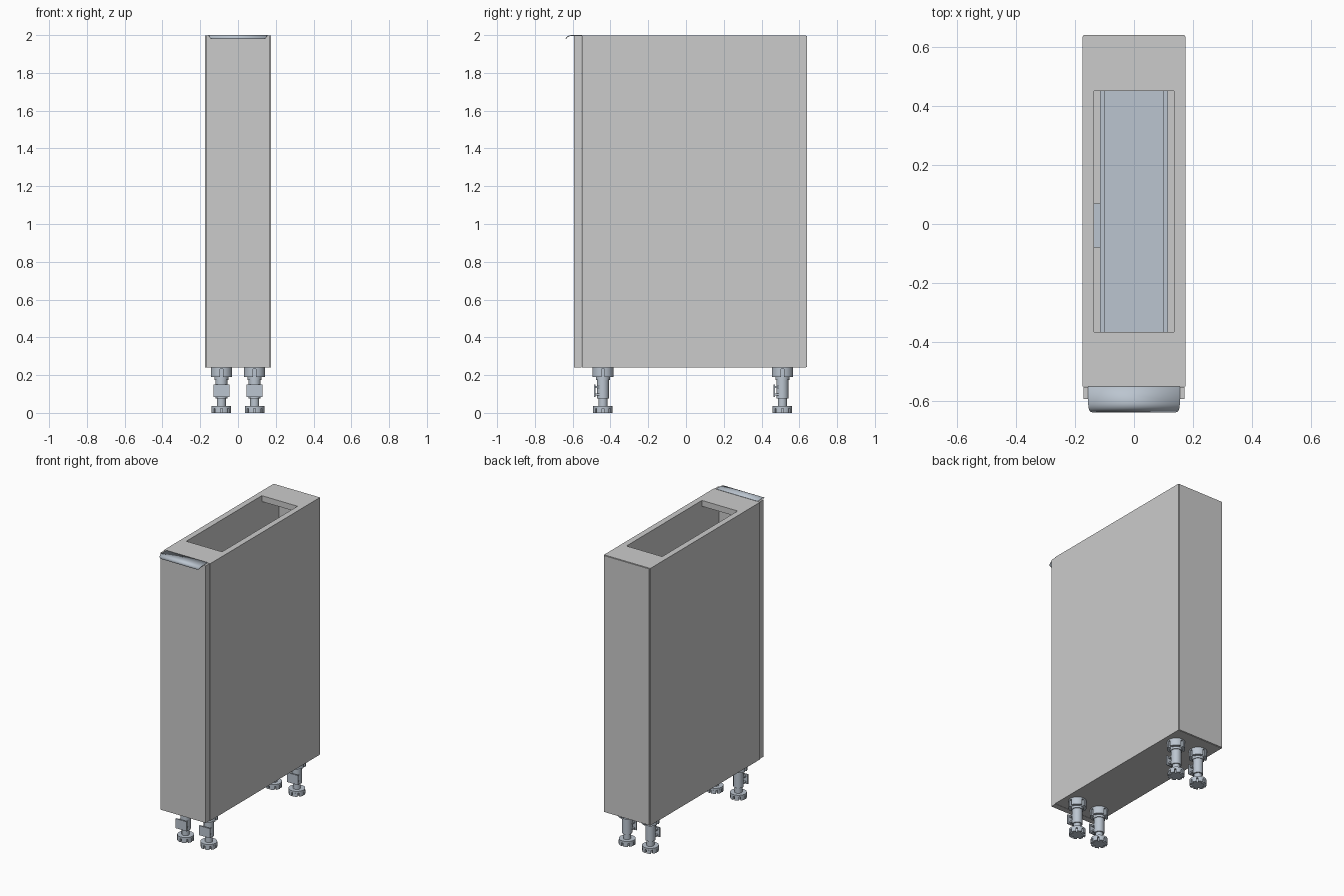
import bpy, bmesh
from math import sin, cos, pi, radians

if "Cube" in bpy.data.objects:
    bpy.data.objects.remove(bpy.data.objects["Cube"])

metal = bpy.data.materials.new("metal")
metal.diffuse_color = (0.50, 0.56, 0.63, 1)
metal.use_nodes = True
metal.node_tree.nodes["Principled BSDF"].inputs["Base Color"].default_value = metal.diffuse_color


def finish(name, bm, mat=None, smooth=False):
    bmesh.ops.recalc_face_normals(bm, faces=bm.faces)
    me = bpy.data.meshes.new(name)
    bm.to_mesh(me)
    bm.free()
    ob = bpy.data.objects.new(name, me)
    bpy.context.collection.objects.link(ob)
    if mat:
        me.materials.append(mat)
    if smooth:
        bpy.ops.object.select_all(action='DESELECT')
        ob.select_set(True)
        bpy.context.view_layer.objects.active = ob
        bpy.ops.object.shade_smooth_by_angle(angle=radians(35))
    return ob


def add_box(bm, x0, x1, y0, y1, z0, z1):
    vs = bmesh.ops.create_cube(bm, size=1)["verts"]
    for v in vs:
        v.co.x = x1 if v.co.x > 0 else x0
        v.co.y = y1 if v.co.y > 0 else y0
        v.co.z = z1 if v.co.z > 0 else z0


def box(name, *dims, mat=None):
    bm = bmesh.new()
    add_box(bm, *dims)
    return finish(name, bm, mat)


def add_prism(bm, outline, z0, z1):
    f = bm.faces.new([bm.verts.new((x, y, z0)) for x, y in outline])
    top = bmesh.ops.extrude_face_region(bm, geom=[f])["geom"]
    for v in top:
        if isinstance(v, bmesh.types.BMVert):
            v.co.z = z1


def ring(cx, cy, r, n=24):
    return [(cx + r * cos(2 * pi * i / n), cy + r * sin(2 * pi * i / n)) for i in range(n)]


def notched(cx, cy, r, depth, slots, half=0.005, arc=5):
    # circle outline with narrow slots cut towards the centre
    pts = []
    da = 2 * pi / slots
    for s in range(slots):
        a = s * da
        g, gi = half / r, half / (r - depth)
        path = [(r - depth, a - gi), (r - depth, a + gi)]
        path += [(r, a + g + (da - 2 * g) * i / arc) for i in range(arc + 1)]
        pts += [(cx + q * cos(t), cy + q * sin(t)) for q, t in path]
    return pts


# Carcass
Z0, Z1, ZB = 0.24, 1.997, 0.28
for side, s in (("left", -1), ("right", 1)):
    a, b = sorted((s * 0.135, s * 0.175))
    box(side + "_side_panel", a, b, -0.55, 0.635, Z0, Z1)
box("bottom_panel", -0.135, 0.135, -0.55, 0.635, Z0, ZB)
box("front_top_rail", -0.135, 0.135, -0.55, -0.365, Z1 - 0.04, Z1)
box("back_top_rail", -0.135, 0.135, 0.45, 0.635, Z1 - 0.04, Z1)
box("back_panel", -0.17, 0.17, 0.635, 0.64, Z0 + 0.003, Z1 - 0.003)
box("door_front", -0.17, 0.17, -0.592, -0.552, Z0, Z1)

# Pull-out trays with raised side walls
for i, z in enumerate((0.42, 1.10)):
    bm = bmesh.new()
    add_box(bm, -0.115, 0.115, -0.53, 0.52, z, z + 0.012)
    for s in (-1, 1):
        a, b = sorted((s * 0.10, s * 0.115))
        add_box(bm, a, b, -0.53, 0.52, z + 0.012, z + 0.14)
    for y in (-0.53, 0.51):
        add_box(bm, -0.10, 0.10, y, y + 0.01, z + 0.012, z + 0.14)
    finish(f"pull_out_tray_{i + 1}", bm, metal)
    box(f"runner_bracket_{i + 1}", -0.135, -0.115, -0.08, 0.07, z, z + 0.08, mat=metal)

# Lipped edge handle: a strip that curls down, narrowing at its rounded corners
R = 0.034
profile = [(-0.55, 2.0, 0.155), (-0.605, 2.0, 0.155)]
for k in range(1, 9):
    t = k / 8 * radians(75)
    u = k / 8
    profile.append((-0.605 - R * sin(t), 2.0 - R * 0.8 * (1 - cos(t)),
                    0.155 - 0.018 * (1 - (1 - u * u) ** 0.5)))
bm = bmesh.new()
rows = [(bm.verts.new((-w, y, z)), bm.verts.new((w, y, z))) for y, z, w in profile]
for p, q in zip(rows, rows[1:]):
    bm.faces.new((p[0], p[1], q[1], q[0]))
handle = finish("edge_handle", bm, metal, smooth=True)
if handle.data.polygons[0].normal.z < 0:
    handle.data.flip_normals()
mod = handle.modifiers.new("thickness", 'SOLIDIFY')
mod.thickness = 0.004
mod.offset = -1

# Adjustable legs with a plinth clip on the front of each
for yname, y in (("front", -0.44), ("back", 0.51)):
    for xname, x in (("left", -0.088), ("right", 0.088)):
        bm = bmesh.new()
        add_prism(bm, notched(x, y, 0.052, 0.016, 8), 0.0, 0.024)
        add_prism(bm, ring(x, y, 0.052), 0.024, 0.037)
        add_prism(bm, ring(x, y, 0.024), 0.037, 0.075)
        add_prism(bm, ring(x, y, 0.032), 0.075, 0.175)
        add_prism(bm, ring(x, y, 0.037), 0.175, 0.19)
        add_prism(bm, notched(x, y, 0.056, 0.018, 4, 0.008, 8), 0.19, 0.232)
        add_prism(bm, ring(x, y, 0.056), 0.232, 0.24)
        finish(f"{yname}_{xname}_leg", bm, metal, smooth=True)
        bm = bmesh.new()
        add_box(bm, x - 0.042, x + 0.042, y - 0.048, y - 0.040, 0.085, 0.15)
        for z in (0.092, 0.132):
            add_box(bm, x - 0.03, x + 0.03, y - 0.040, y - 0.015, z, z + 0.01)
        finish(f"{yname}_{xname}_plinth_clip", bm, metal)
